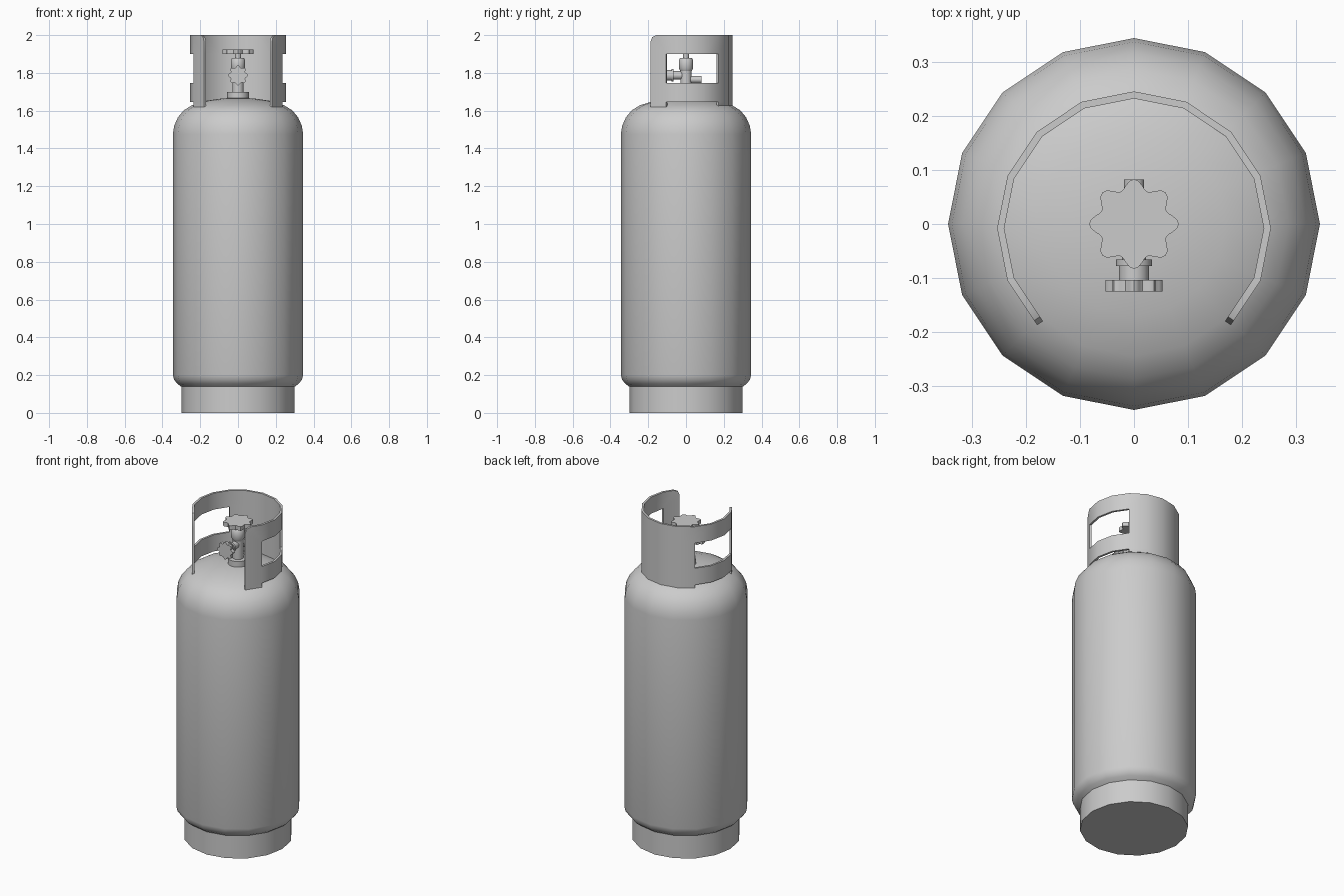
import bpy, bmesh
from math import sin, cos, pi, radians
from mathutils import Matrix

if "Cube" in bpy.data.objects:
    bpy.data.objects.remove(bpy.data.objects["Cube"])


def finish(name, bm, angle=35):
    me = bpy.data.meshes.new(name)
    bm.to_mesh(me)
    bm.free()
    ob = bpy.data.objects.new(name, me)
    bpy.context.collection.objects.link(ob)
    bpy.ops.object.select_all(action='DESELECT')
    ob.select_set(True)
    bpy.context.view_layer.objects.active = ob
    if angle:
        bpy.ops.object.shade_smooth_by_angle(angle=radians(angle))
    return ob


def loft(name, rings, sides=16, matrix=None, wave=0.0, lobes=8):
    """Closed solid from (radius, height) rings; wave gives a scalloped rim."""
    bm = bmesh.new()
    loops = []
    for r, z in rings:
        loop = []
        for i in range(sides):
            a = 2 * pi * i / sides
            rr = r * (1 - wave * (1 - cos(lobes * a)) / 2)
            loop.append(bm.verts.new((rr * cos(a), rr * sin(a), z)))
        loops.append(loop)
    for lo, hi in zip(loops, loops[1:]):
        for i in range(sides):
            j = (i + 1) % sides
            bm.faces.new((lo[i], lo[j], hi[j], hi[i]))
    bm.faces.new(loops[0][::-1])
    bm.faces.new(loops[-1])
    if matrix:
        bm.transform(matrix)
    return finish(name, bm)


# Tank shell and foot ring
loft("tank_body", [(0.295, 0.135), (0.322, 0.155), (0.338, 0.175), (0.345, 0.20),
                   (0.345, 1.475), (0.338, 1.52), (0.318, 1.565), (0.287, 1.602),
                   (0.245, 1.628), (0.17, 1.652), (0.09, 1.664), (0.02, 1.668)])
loft("foot_ring", [(0.30, 0.0), (0.30, 0.14)])

# Guard collar: open ring with two side windows and raised lower edge beneath them
bm = bmesh.new()
levels = [1.62, 1.645, 1.746, 1.90, 2.0]
grid = []
for k in range(13):
    a = radians(-45 + 22.5 * k)
    grid.append([bm.verts.new((0.254 * cos(a), 0.254 * sin(a) - 0.008, z)) for z in levels])
for k in range(12):
    side = k in (1, 2, 3, 8, 9, 10)
    for l in range(4):
        if side and l in (0, 2):
            continue
        bm.faces.new((grid[k][l], grid[k + 1][l], grid[k + 1][l + 1], grid[k][l + 1]))
bmesh.ops.bevel(bm, geom=[grid[0][4], grid[12][4]], offset=0.035, segments=2,
                profile=0.5, affect='VERTICES')
bmesh.ops.delete(bm, geom=[v for v in bm.verts if not v.link_faces], context='VERTS')
collar = finish("guard_collar", bm, None)
mod = collar.modifiers.new("thickness", 'SOLIDIFY')
mod.thickness = 0.013
mod.offset = -1
mod.use_even_offset = True
bpy.ops.object.modifier_apply(modifier=mod.name)
bpy.ops.object.shade_smooth_by_angle(angle=radians(35))

# Valve: vertical body, packing nut and handwheel
loft("valve_base", [(0.057, 1.655), (0.057, 1.70)])
loft("valve_body", [(0.03, 1.69), (0.03, 1.82)])
loft("packing_nut", [(0.03, 1.81), (0.038, 1.825), (0.038, 1.868), (0.03, 1.88)])
loft("valve_stem", [(0.016, 1.87), (0.016, 1.91)], 12)
loft("handwheel", [(0.083, 1.90), (0.083, 1.925)], 64, wave=0.22)

# Front outlet with its scalloped cap (axis turned toward -y)
front = Matrix.Translation((0, 0, 1.787)) @ Matrix.Rotation(pi / 2, 4, 'X')
loft("outlet_pipe", [(0.022, 0.0), (0.022, 0.07)], 16, front)
loft("outlet_flange", [(0.033, 0.066), (0.033, 0.078)], 16, front)
loft("outlet_neck", [(0.028, 0.07), (0.028, 0.108)], 16, front)
loft("outlet_cap", [(0.053, 0.104), (0.053, 0.125)], 64, front, wave=0.22)

# Rear relief port (axis toward +y)
rear = Matrix.Translation((0, 0, 1.765)) @ Matrix.Rotation(-pi / 2, 4, 'X')
loft("relief_port", [(0.019, 0.0), (0.019, 0.083)], 12, rear)
